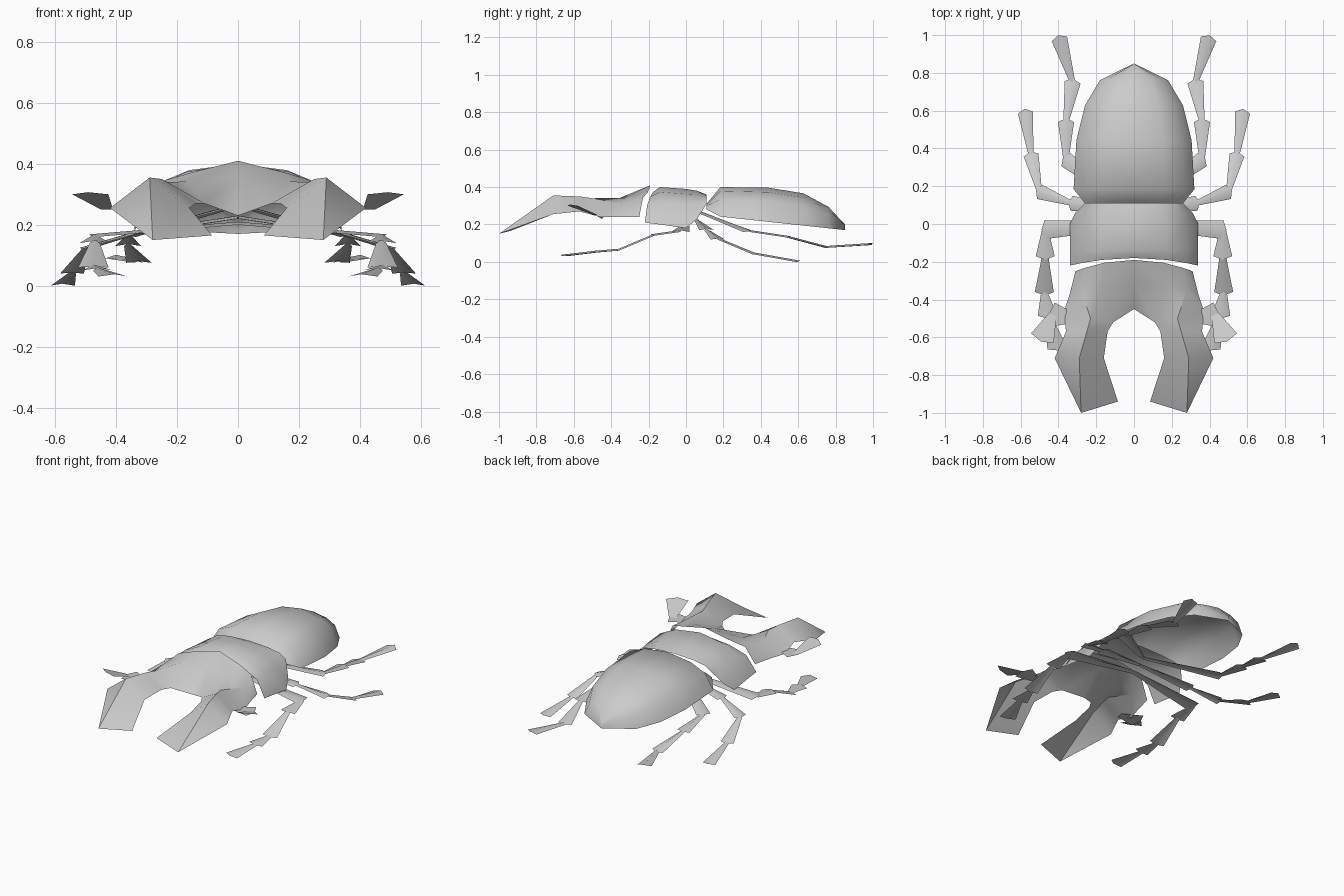
import bpy, bmesh, math
from mathutils import Vector

cube = bpy.data.objects.get("Cube")
if cube:
    bpy.data.objects.remove(cube, do_unlink=True)

# One colour for the whole insect
gray = bpy.data.materials.new("shell_gray")
gray.use_nodes = True
color = (0.6, 0.6, 0.6, 1)
gray.diffuse_color = color
gray.node_tree.nodes["Principled BSDF"].inputs["Base Color"].default_value = color


def add_strips(bm, rows):
    """Skin neighbouring rows of points with quads."""
    grid = [[bm.verts.new(point) for point in row] for row in rows]
    for near, far in zip(grid, grid[1:]):
        for i in range(len(near) - 1):
            bm.faces.new((near[i], near[i + 1], far[i + 1], far[i]))


def finish(name, bm, angle):
    """Turn the half mesh into a mirrored object with all faces looking up."""
    bmesh.ops.remove_doubles(bm, verts=bm.verts[:], dist=0.001)
    bm.normal_update()
    for face in bm.faces:
        if face.normal.z < 0:
            face.normal_flip()
    mesh = bpy.data.meshes.new(name)
    bm.to_mesh(mesh)
    bm.free()
    mesh.materials.append(gray)
    obj = bpy.data.objects.new(name, mesh)
    bpy.context.collection.objects.link(obj)
    mirror = obj.modifiers.new("mirror", 'MIRROR')
    mirror.use_clip = True
    bpy.ops.object.select_all(action='DESELECT')
    obj.select_set(True)
    bpy.context.view_layer.objects.active = obj
    bpy.ops.object.shade_smooth_by_angle(angle=math.radians(angle))


def dome(y, top, width, edge, sweep=0.0, shoulder=0.87):
    """Half arch from the spine out to the rim; sweep slants the rim along y."""
    arch = [(0, 1), (0.5, shoulder), (0.82, 0.6), (1, 0)]
    return [(width * across, y + sweep * across ** 2, edge + (top - edge) * rise)
            for across, rise in arch]


# Abdomen: a dome that rounds off and drops toward the tail
rows = [dome(0.11, 0.31, 0.26, 0.28)]
for t in (0.1, 0.45, 0.7, 0.88, 1):
    width = 0.32 * math.sqrt(1 - t ** 3)
    rows.append(dome(0.11 + 0.74 * t, 0.4 - 0.2 * t ** 5, width, 0.25 - 0.08 * t))
bm = bmesh.new()
add_strips(bm, rows)
finish("abdomen", bm, 60)

# Thorax: a saddle tucked in at the rear
bm = bmesh.new()
add_strips(bm, [
    dome(-0.18, 0.37, 0.34, 0.21, sweep=-0.04),
    dome(-0.14, 0.4, 0.34, 0.2),
    dome(0, 0.39, 0.34, 0.18),
    dome(0.06, 0.38, 0.31, 0.23),
    dome(0.11, 0.36, 0.26, 0.31)])
finish("thorax", bm, 50)


def jaw_row(ridge, half, drop):
    """Roof-shaped section around a ridge point."""
    x, y, z = ridge
    return [(x - half, y, z - drop), ridge, (x + half, y, z - drop)]


# Head plate with a notched brow, running on into the curved jaws
notch = (0, -0.45, 0.23)
brow = [(0.11, -0.52, 0.27), (0.23, -0.5, 0.34), (0.37, -0.46, 0.24)]
tip = (0.28, -1, 0.15)
inner_tip = (0.085, -0.94, 0.165)
bm = bmesh.new()
add_strips(bm, [
    dome(-0.19, 0.41, 0.31, 0.24, sweep=-0.06, shoulder=0.77),
    dome(-0.31, 0.36, 0.34, 0.24, sweep=-0.06, shoulder=0.85),
    [notch] + brow])
add_strips(bm, [
    brow,
    jaw_row((0.25, -0.57, 0.35), half=0.11, drop=0.08),
    jaw_row((0.29, -0.71, 0.355), half=0.13, drop=0.1),
    [inner_tip, tip, tip]])
finish("head_and_jaws", bm, 50)


def limb(name, joints, flare, fold=0.01):
    """Chain of creased leaves from joint to joint, each flaring toward its far end."""
    bm = bmesh.new()
    points = [Vector(joint) for joint in joints]
    for start, end in zip(points, points[1:]):
        along = (end - start).normalized()
        side = along.cross(Vector((0, 0, 1))).normalized()
        crease = Vector((0, 0, fold))
        rows = []
        for point, half, push in ((start, flare / 6, 0), (end, flare / 2, 0.02)):
            rows.append([point - side * half,
                         point + along * push + crease,
                         point + side * half])
        add_strips(bm, rows)
    finish(name, bm, 60)


# Legs and feelers
limb("front_legs",
     [(0, 0, 0.2), (0.47, -0.03, 0.16), (0.47, -0.17, 0.14),
      (0.475, -0.36, 0.06), (0.46, -0.48, 0.05), (0.41, -0.65, 0.03)], flare=0.1)
limb("middle_legs",
     [(0, 0.06, 0.22), (0.33, 0.11, 0.17), (0.5, 0.17, 0.12),
      (0.545, 0.365, 0.04), (0.575, 0.59, 0)], flare=0.08)
limb("hind_legs",
     [(0, 0.08, 0.26), (0.36, 0.34, 0.16), (0.36, 0.54, 0.13),
      (0.325, 0.75, 0.075), (0.395, 0.98, 0.09)], flare=0.085)
limb("antennae",
     [(0.31, -0.5, 0.25), (0.43, -0.48, 0.25), (0.485, -0.605, 0.3)],
     flare=0.13, fold=0)
